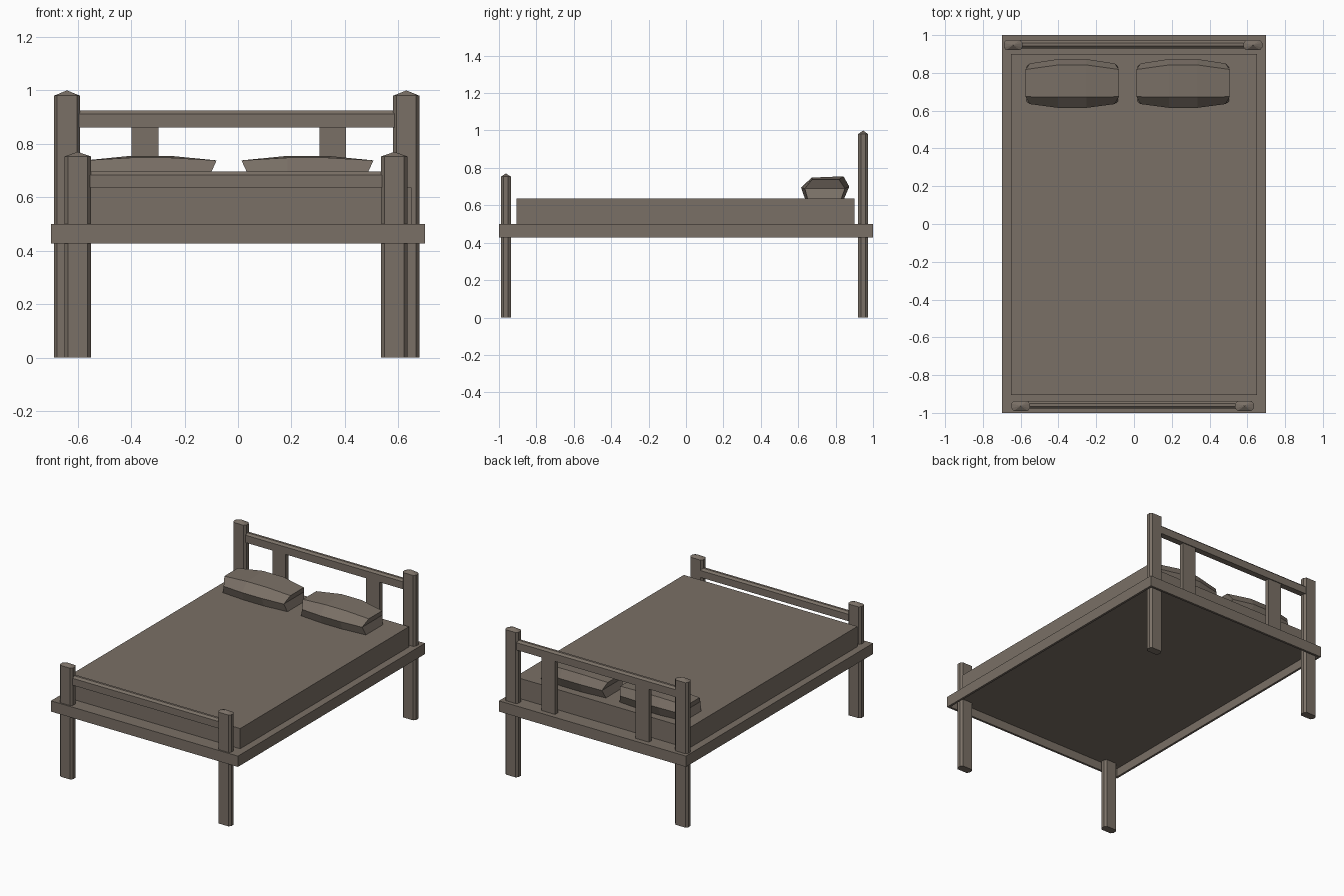
import bpy, bmesh

if "Cube" in bpy.data.objects:
    bpy.data.objects.remove(bpy.data.objects["Cube"])

wood = bpy.data.materials.new("warm grey brown")
wood.diffuse_color = (0.195, 0.162, 0.133, 1)
wood.use_nodes = True
wood.node_tree.nodes["Principled BSDF"].inputs["Base Color"].default_value = wood.diffuse_color


def finish(bm, name):
    bmesh.ops.recalc_face_normals(bm, faces=bm.faces)
    me = bpy.data.meshes.new(name)
    bm.to_mesh(me)
    bm.free()
    me.materials.append(wood)
    ob = bpy.data.objects.new(name, me)
    bpy.context.collection.objects.link(ob)
    return ob


def loft(name, rings, apex=None):
    """Skin a list of closed rings; the last end is a cap or an apex."""
    bm = bmesh.new()
    loops = [[bm.verts.new(p) for p in r] for r in rings]
    n = len(loops[0])
    for a, b in zip(loops, loops[1:]):
        for i in range(n):
            j = (i + 1) % n
            bm.faces.new((a[i], a[j], b[j], b[i]))
    bm.faces.new(loops[0])
    if apex:
        tip = bm.verts.new(apex)
        for i in range(n):
            bm.faces.new((loops[-1][i], loops[-1][(i + 1) % n], tip))
    else:
        bm.faces.new(loops[-1])
    return finish(bm, name)


def box(name, x0, x1, y0, y1, z0, z1):
    return loft(name, [[(x0, y0, z), (x1, y0, z), (x1, y1, z), (x0, y1, z)] for z in (z0, z1)])


def post(name, x, y, rim, top):
    w, d, cx, cy = 0.049, 0.027, 0.012, 0.015
    pts = [(-w, -d + cy), (-w + cx, -d), (w - cx, -d), (w, -d + cy),
           (w, d - cy), (w - cx, d), (-w + cx, d), (-w, d - cy)]
    loft(name, [[(x + a, y + b, z) for a, b in pts] for z in (0, rim)], (x, y, top))


def rail(name, x0, x1, y, z0, z1):
    # top edges are chamfered
    sec = [(-0.021, z0), (0.021, z0), (0.021, z1 - 0.013), (0.008, z1),
           (-0.008, z1), (-0.021, z1 - 0.013)]
    loft(name, [[(x, y + a, z) for a, z in sec] for x in (x0, x1)])


def pillow(name, cx):
    mid = [(0.615, 0.695), (0.672, 0.748), (0.842, 0.755),
           (0.873, 0.70), (0.845, 0.635), (0.636, 0.635)]
    end = [(0.635, 0.69), (0.674, 0.738), (0.818, 0.738),
           (0.85, 0.69), (0.83, 0.635), (0.65, 0.635)]
    inset = [0.022, 0, 0, 0.022, 0.004, 0.004]   # ends pinch in at the seam

    def cap(s):
        return [(cx + s * (0.247 - k), y, z) for (y, z), k in zip(end, inset)]
    rings = [cap(-1)] + [[(cx + o, y, z) for y, z in mid] for o in (-0.075, 0.075)] + [cap(1)]
    # middle sections skinned, each end split along the seam
    bm = bmesh.new()
    L = [[bm.verts.new(p) for p in r] for r in rings]
    for a, b in zip(L, L[1:]):
        for i in range(6):
            j = (i + 1) % 6
            bm.faces.new((a[i], a[j], b[j], b[i]))
    for r in (L[0], L[-1]):
        bm.faces.new((r[0], r[1], r[2], r[3]))
        bm.faces.new((r[0], r[3], r[4], r[5]))
    finish(bm, name)


# bed frame: flat deck with thin side walls, open underneath
box("deck", -0.70, 0.70, -1, 1, 0.485, 0.50)
for s, n in ((-1, "left"), (1, "right")):
    a, b = sorted((s * 0.70, s * 0.685))
    box(n + "_side_wall", a, b, -1, 1, 0.427, 0.485)
for s, n in ((-1, "foot"), (1, "head")):
    a, b = sorted((s * 1.0, s * 0.985))
    box(n + "_end_wall", -0.685, 0.685, a, b, 0.427, 0.485)

box("mattress", -0.65, 0.65, -0.905, 0.90, 0.50, 0.637)

# posts
for n, x in (("left", -0.64), ("right", 0.63)):
    post(n + "_head_post", x, 0.947, 0.98, 1.0)
for n, x in (("left", -0.60), ("right", 0.585)):
    post(n + "_foot_post", x, -0.963, 0.753, 0.77)

# rails and headboard slats
rail("head_rail", -0.60, 0.59, 0.950, 0.862, 0.925)
rail("foot_rail", -0.56, 0.545, -0.957, 0.636, 0.696)
for n, x in (("left", -0.348), ("right", 0.355)):
    box(n + "_slat", x - 0.05, x + 0.05, 0.935, 0.965, 0.50, 0.863)

pillow("left_pillow", -0.327)
pillow("right_pillow", 0.26)
